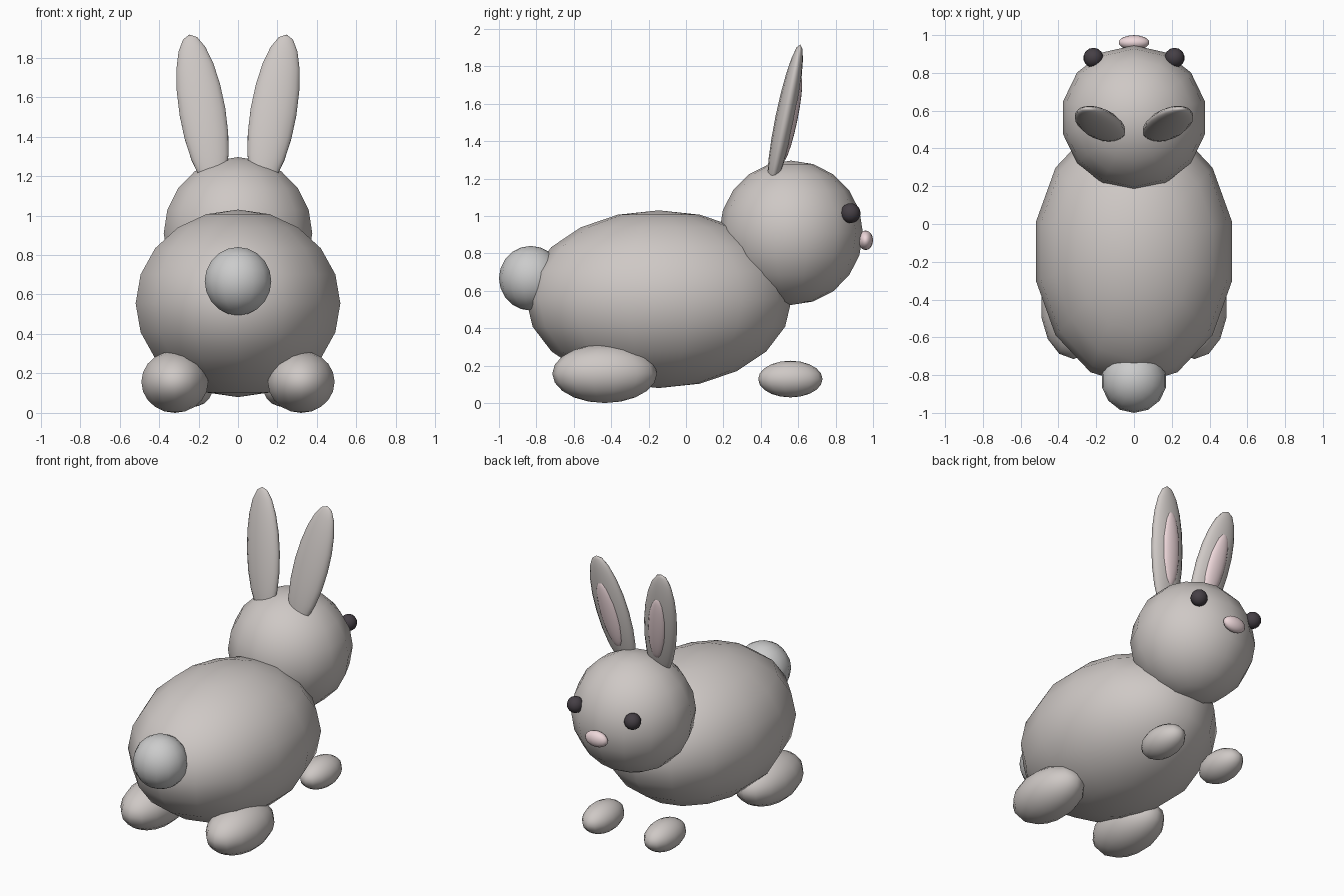
import bpy
from math import radians
from mathutils import Euler, Vector

if "Cube" in bpy.data.objects:
    bpy.data.objects.remove(bpy.data.objects["Cube"])


def colour(name, rgb):
    mat = bpy.data.materials.new(name)
    mat.diffuse_color = (*rgb, 1)
    mat.use_nodes = True
    mat.node_tree.nodes["Principled BSDF"].inputs["Base Color"].default_value = mat.diffuse_color
    return mat


FUR = colour("fur", (0.62, 0.58, 0.56))
PINK = colour("pink", (0.85, 0.68, 0.70))
DARK = colour("dark", (0.06, 0.05, 0.06))
WHITE = colour("white", (0.88, 0.88, 0.85))


def blob(name, loc, radii, mat, rot=(0, 0, 0)):
    """Smooth-shaded stretched sphere."""
    bpy.ops.mesh.primitive_uv_sphere_add(segments=14, ring_count=10, radius=1,
                                         location=loc, rotation=rot)
    ob = bpy.context.object
    ob.name = name
    ob.scale = radii
    bpy.ops.object.shade_smooth()
    ob.data.materials.append(mat)
    return ob


# Body, head, tail and nose on the centre line
blob("body", (0, -0.145, 0.555), (0.532, 0.71, 0.475), FUR)
blob("head", (0, 0.562, 0.91), (0.386, 0.384, 0.386), FUR)
blob("tail", (0, -0.83, 0.667), (0.173, 0.17, 0.173), WHITE)
blob("nose", (0, 0.96, 0.87), (0.082, 0.04, 0.052), PINK)

# Paired parts
for side, s in (("left", -1), ("right", 1)):
    blob(f"{side}_hind_foot", (s * 0.32, -0.435, 0.157), (0.174, 0.28, 0.157), FUR)
    blob(f"{side}_front_foot", (s * 0.232, 0.558, 0.128), (0.107, 0.172, 0.098), FUR)
    blob(f"{side}_eye", (s * 0.215, 0.88, 1.015), (0.053, 0.053, 0.053), DARK)

    # Ear leaning outwards and forwards, with a pink lining on its front
    tilt = Euler((radians(-11.5), radians(s * 9.5), 0))
    centre = Vector((s * 0.18, 0.53, 1.525))
    blob(f"{side}_ear", centre, (0.12, 0.052, 0.405), FUR, tilt)
    lining = centre + tilt.to_matrix() @ Vector((0, 0.037, 0.0))
    blob(f"{side}_inner_ear", lining, (0.064, 0.03, 0.235), PINK, tilt)
